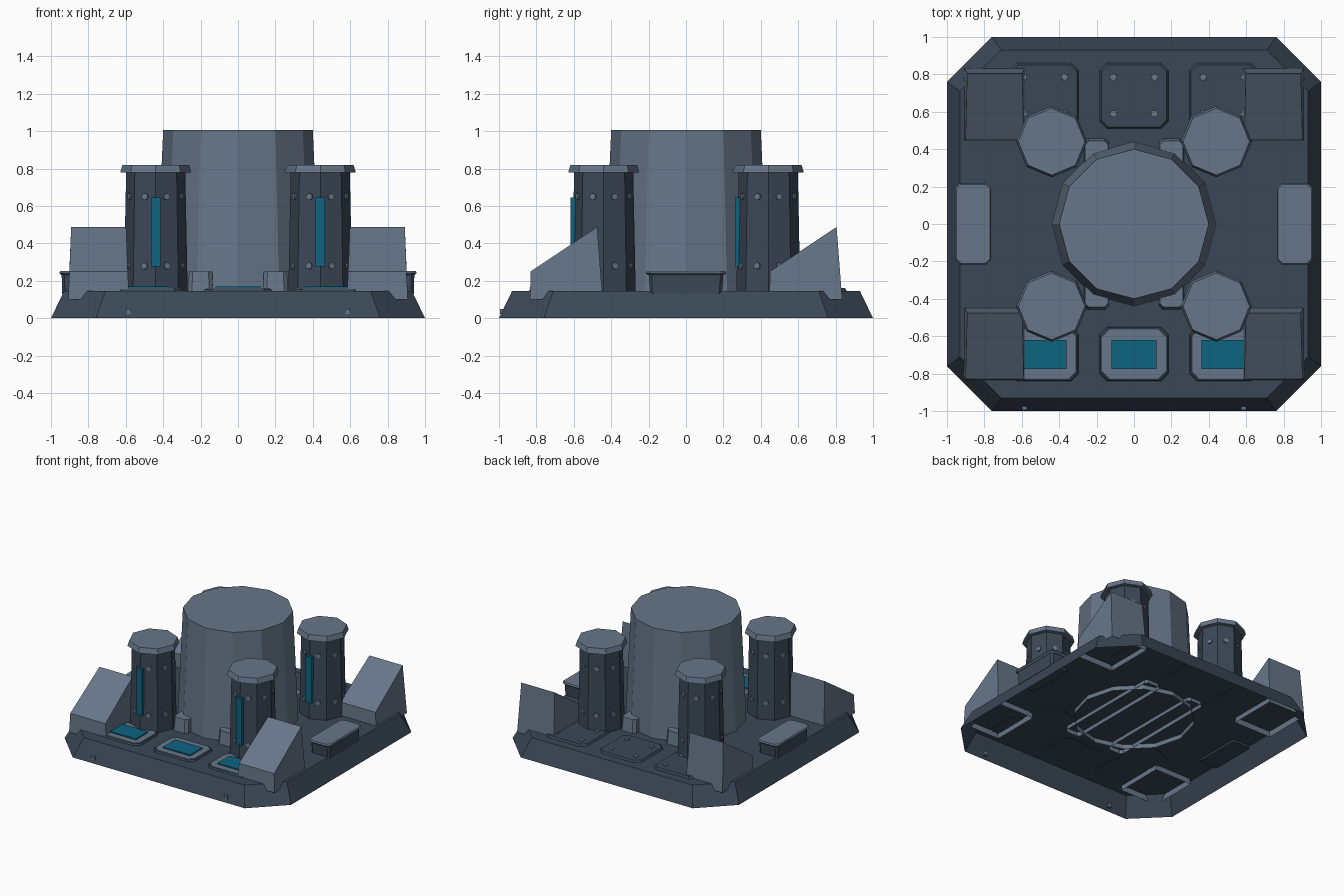
import bpy, bmesh, math
from mathutils import Matrix, Vector

if "Cube" in bpy.data.objects:
    bpy.data.objects.remove(bpy.data.objects["Cube"])


def material(name, rgb):
    m = bpy.data.materials.new(name)
    m.diffuse_color = (*rgb, 1)
    m.use_nodes = True
    m.node_tree.nodes["Principled BSDF"].inputs["Base Color"].default_value = m.diffuse_color
    return m


SLATE = material("dark slate", (0.044, 0.064, 0.093))
STEEL = material("blue grey steel", (0.135, 0.183, 0.25))
TEAL = material("teal glow", (0.004, 0.125, 0.216))


def loft(name, sections, mat, open_bottom=False):
    """Skin matching point rings (lists of 3D points) from bottom to top."""
    bm = bmesh.new()
    rings = [[bm.verts.new(p) for p in s] for s in sections]
    n = len(rings[0])
    for a, b in zip(rings, rings[1:]):
        for i in range(n):
            j = (i + 1) % n
            bm.faces.new((a[i], a[j], b[j], b[i]))
    if not open_bottom:
        bm.faces.new(rings[0][::-1])
    bm.faces.new(rings[-1])
    me = bpy.data.meshes.new(name)
    bm.to_mesh(me)
    bm.free()
    me.materials.append(mat)
    ob = bpy.data.objects.new(name, me)
    bpy.context.collection.objects.link(ob)
    return ob


def chamfer_rect(cx, cy, hx, hy, c, z):
    """Rectangle with cut corners, counter-clockwise."""
    pts = [(hx, -hy + c), (hx, hy - c), (hx - c, hy), (-hx + c, hy),
           (-hx, hy - c), (-hx, -hy + c), (-hx + c, -hy), (hx - c, -hy)]
    return [(cx + x, cy + y, z) for x, y in pts]


def ngon(cx, cy, r, n, z):
    return [(cx + r * math.cos(2 * math.pi * i / n),
             cy + r * math.sin(2 * math.pi * i / n), z) for i in range(n)]


def box(name, x0, x1, y0, y1, z0, z1, mat, open_bottom=False):
    s = [[(x0, y0, z), (x1, y0, z), (x1, y1, z), (x0, y1, z)] for z in (z0, z1)]
    return loft(name, s, mat, open_bottom)


def bolt(name, pos, normal, r=0.02, h=0.008, n=8):
    ob = loft(name, [ngon(0, 0, r, n, -h), ngon(0, 0, r * 0.9, n, h)], STEEL)
    q = Vector(normal).to_track_quat('Z', 'Y')
    ob.data.transform(Matrix.Translation(pos) @ q.to_matrix().to_4x4())


# hollow base with sloped sides
loft("base", [chamfer_rect(0, 0, 1, 1, 0.24, 0),
              chamfer_rect(0, 0, 0.93, 0.93, 0.22, 0.145)], SLATE, True)
for s in (-1, 1):
    box("base_front_stud", s * 0.585 - 0.014, s * 0.585 + 0.014,
        -0.995, -0.965, 0.022, 0.05, STEEL)

# central drum
loft("central_drum", [ngon(0, 0, 0.44, 12, 0.11), ngon(0, 0, 0.4, 12, 1.005)],
     STEEL, True)

# rails running under the drum, ends show as small feet
for s in (-1, 1):
    loft("drum_rail", [chamfer_rect(s * 0.2, 0, 0.068, 0.46, 0.02, 0.115),
                       chamfer_rect(s * 0.2, 0, 0.062, 0.445, 0.02, 0.25)],
         STEEL, True)

# four octagonal pillars with caps, light strips and bolts
for cx in (-0.44, 0.44):
    for cy in (-0.44, 0.44):
        loft("pillar", [ngon(cx, cy, 0.171, 8, 0.14),
                        ngon(cx, cy, 0.158, 8, 0.785)], SLATE)
        loft("pillar_cap", [ngon(cx, cy, 0.19, 8, 0.778),
                            ngon(cx, cy, 0.178, 8, 0.82)], STEEL)
        box("pillar_light", cx - 0.025, cx + 0.025, cy - 0.178, cy - 0.145,
            0.275, 0.645, TEAL)
        for k in range(8):
            a = math.radians(22.5 + 45 * k)
            d = Vector((math.cos(a), math.sin(a), 0))
            for z in (0.28, 0.65):
                r = (0.171 - 0.02 * (z - 0.14)) * math.cos(math.pi / 8)
                bolt("pillar_bolt", Vector((cx, cy, z)) + d * r, d)

# corner wedges, all rising toward the back, slightly narrower on top
for sx in (-1, 1):
    for cy in (-0.64, 0.64):
        def side(x_low, x_mid, x_top):
            return [(x_low, cy - 0.195, 0.10), (x_low, cy + 0.195, 0.10),
                    (x_top, cy + 0.165, 0.488), (x_mid, cy - 0.19, 0.25)]
        a = side(sx * 0.745 - 0.163, sx * 0.745 - 0.156, sx * 0.745 - 0.147)
        b = side(sx * 0.745 + 0.163, sx * 0.745 + 0.156, sx * 0.745 + 0.147)
        bottom = [a[0], b[0], b[1], a[1]]
        top = [a[3], b[3], b[2], a[2]]
        loft("corner_wedge", [bottom, top], STEEL, True)

# side blocks with overhanging caps
for s in (-1, 1):
    loft("side_block", [chamfer_rect(s * 0.86, 0, 0.08, 0.192, 0.015, 0.13),
                        chamfer_rect(s * 0.86, 0, 0.083, 0.2, 0.015, 0.24)], SLATE)
    loft("side_block_cap", [chamfer_rect(s * 0.86, 0, 0.085, 0.205, 0.025, 0.232),
                            chamfer_rect(s * 0.86, 0, 0.096, 0.216, 0.025, 0.242),
                            chamfer_rect(s * 0.86, 0, 0.09, 0.21, 0.025, 0.253)], STEEL)

# deck panels: lit ones in front, bolted ones behind
for x in (-0.48, 0, 0.48):
    loft("front_panel_rim", [chamfer_rect(x, -0.695, 0.187, 0.148, 0.04, 0.14),
                             chamfer_rect(x, -0.695, 0.178, 0.138, 0.038, 0.157)], SLATE)
    loft("front_panel", [chamfer_rect(x, -0.695, 0.175, 0.135, 0.037, 0.15),
                         chamfer_rect(x, -0.695, 0.17, 0.13, 0.036, 0.16)], STEEL)
    box("front_panel_light", x - 0.12, x + 0.12, -0.775, -0.62, 0.16, 0.169, TEAL)
    loft("back_panel", [chamfer_rect(x, 0.685, 0.187, 0.178, 0.04, 0.14),
                        chamfer_rect(x, 0.685, 0.175, 0.166, 0.037, 0.16)], SLATE)
    for dx in (-0.11, 0.11):
        for dy in (-0.095, 0.1):
            bolt("back_panel_bolt", (x + dx, 0.685 + dy, 0.16), (0, 0, 1), 0.02, 0.006)
